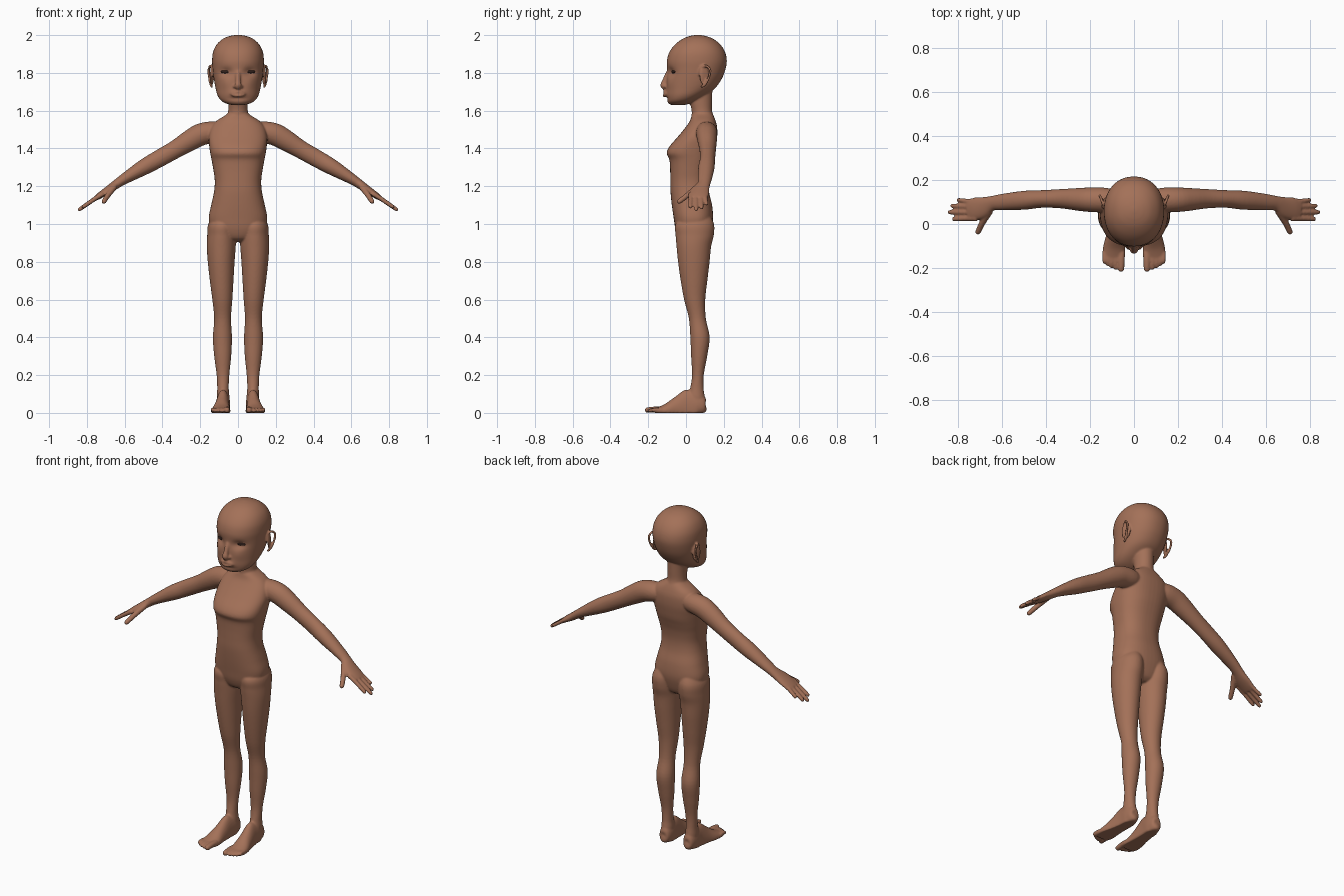
import bpy, bmesh, math
from mathutils import Vector, Matrix

bm = bmesh.new()


def material(name, rgb):
    m = bpy.data.materials.new(name)
    m.diffuse_color = (*rgb, 1)
    return m


skin = material("brown skin", (0.37, 0.165, 0.098))
dark = material("dark eye", (0.03, 0.015, 0.012))


def spline(rows, sub):
    """Catmull-Rom resampling of tuples of numbers."""
    out = []
    for i in range(len(rows) - 1):
        a, b, c, d = (rows[max(i - 1, 0)], rows[i], rows[i + 1], rows[min(i + 2, len(rows) - 1)])
        for k in range(sub):
            t = k / sub
            out.append([0.5 * (2 * q + (r - p) * t + (2 * p - 5 * q + 4 * r - s) * t * t
                               + (3 * q - p - 3 * r + s) * t ** 3) for p, q, r, s in zip(a, b, c, d)])
    return out + [list(rows[-1])]


def skin_rings(rings, n, e):
    """Join superelliptic rings (centre, u, v) into a capped surface."""
    loops = []
    for c, u, v in rings:
        loop = []
        for k in range(n):
            a = 2 * math.pi * k / n
            ca, sa = math.cos(a), math.sin(a)
            loop.append(bm.verts.new(c + u * math.copysign(abs(ca) ** (2 / e), ca)
                                     + v * math.copysign(abs(sa) ** (2 / e), sa)))
        loops.append(loop)
    for p, q in zip(loops, loops[1:]):
        for k in range(n):
            bm.faces.new((p[k], p[(k + 1) % n], q[(k + 1) % n], q[k]))
    bm.faces.new(loops[0][::-1])
    bm.faces.new(loops[-1])
    return [v for loop in loops for v in loop]


def column(rows, n=40, sub=5, e=2.0):
    """Upright part from rows (z, x0, x1, y0, y1)."""
    rings = [(Vector(((x0 + x1) / 2, (y0 + y1) / 2, z)), Vector(((x1 - x0) / 2, 0, 0)),
              Vector((0, (y1 - y0) / 2, 0))) for z, x0, x1, y0, y1 in spline(rows, sub)]
    return skin_rings(rings, n, e)


def tube(rows, side, n=24, sub=4, e=2.0):
    """Bent part from rows (x, y, z, radius along side, other radius)."""
    pts = spline(rows, sub)
    side = Vector(side)
    rings = []
    for i, p in enumerate(pts):
        t = Vector(pts[min(i + 1, len(pts) - 1)][:3]) - Vector(pts[max(i - 1, 0)][:3])
        v = t.cross(side).normalized()
        u = v.cross(t).normalized()
        rings.append((Vector(p[:3]), u * p[3], v * p[4]))
    return skin_rings(rings, n, e)


def digit(points, r, side):
    """Round-ended finger or toe."""
    a, b, c = (Vector(p) for p in points)
    rows = [(*a, r * 1.1, r * 1.1), (*b, r, r), (*b.lerp(c, .8), r * .9, r * .9),
            (*b.lerp(c, .95), r * .65, r * .65), (*c, r * .2, r * .2)]
    tube(rows, side, 14, 3)


def ball(loc, scale, rot=0):
    m = Matrix.Translation(loc) @ Matrix.Rotation(rot, 4, 'Z') @ Matrix.Diagonal((*scale, 1))
    bmesh.ops.create_uvsphere(bm, u_segments=24, v_segments=14, radius=1, matrix=m)


# --- one side, mirrored afterwards ---
# leg
column([(1.06, .03, .12, .00, .12), (1.0, .012, .157, -.055, .148), (.94, .01, .163, -.055, .147),
        (.88, .012, .165, -.05, .133), (.8, .018, .16, -.042, .125), (.7, .024, .149, -.028, .113),
        (.6, .03, .136, -.010, .102), (.5, .037, .126, .015, .105), (.4, .032, .133, .023, .125),
        (.3, .036, .126, .027, .112), (.2, .046, .113, .032, .094), (.13, .049, .110, .022, .093),
        (.08, .045, .112, .01, .1), (.03, .05, .108, .02, .1)])
# foot with flat sole
foot = tube([(.078, .107, .03, .008, .012), (.078, .097, .03, .028, .036), (.078, .06, .04, .037, .075),
             (.08, .01, .03, .036, .093), (.085, -.05, .02, .041, .064), (.090, -.1, .012, .049, .040),
             (.092, -.14, .01, .052, .024), (.092, -.165, .01, .046, .016)], (1, 0, 0), 32)
for v in foot:
    v.co.z = max(v.co.z, 0)
# toes
for x, tip, r in ((.058, -.217, .016), (.083, -.208, .011), (.102, -.2, .0105),
                  (.119, -.19, .010), (.134, -.178, .010)):
    digit([(x, -.13, .016), (x, -.165, .018), (x + .001, tip, r * .85)], r, (1, 0, 0))
# arm and palm
tube([(.06, .10, 1.49, .04, .04), (.12, .108, 1.488, .055, .055), (.19, .11, 1.476, .056, .059),
      (.25, .112, 1.445, .052, .056), (.33, .115, 1.396, .044, .048), (.42, .114, 1.345, .040, .046),
      (.5, .108, 1.300, .043, .042), (.6, .1, 1.240, .037, .029), (.645, .094, 1.210, .034, .024),
      (.69, .076, 1.178, .048, .021), (.73, .068, 1.152, .051, .017), (.755, .066, 1.135, .046, .013)],
     (0, 1, 0), 28)
# fingers and thumb
for y0, y1, tip, r in ((.025, .022, .828, .0118), (.053, .054, .848, .0122),
                       (.080, .083, .835, .0118), (.104, .111, .805, .0108)):
    digit([(.715, y0, 1.160), (.76, y0, 1.132), (tip, y1, 1.134 - (tip - .76) * .72)], r, (0, 1, 0))
digit([(.655, .06, 1.196), (.69, .005, 1.15), (.714, -.045, 1.112)], .0145, (1, 0, .7))
# ear plate and rim
EAR = [(.072, 1.785), (.078, 1.822), (.102, 1.838), (.127, 1.818), (.122, 1.778), (.1, 1.737), (.08, 1.725)]
tube([(.133 + (y - .07) * .38, y, z, .007, .007) for y, z in EAR], (1, 0, 0), 12)
ball((.138, .097, 1.782), (.006, .028, .05), .36)
# eyeball under the lids, nostril
ball((.064, -.042, 1.805), (.032, .028, .021), .3)
ball((.017, -.107, 1.728), (.010, .012, .009))
dup = bmesh.ops.duplicate(bm, geom=bm.verts[:] + bm.edges[:] + bm.faces[:])
for g in dup["geom"]:
    if isinstance(g, bmesh.types.BMVert):
        g.co.x = -g.co.x

# --- centre parts ---
# torso
column([(z, -w, w, f, b) for z, w, f, b in (
    (.905, .05, .0, .09), (.925, .10, -.035, .115), (.97, .14, -.055, .132), (1.03, .155, -.065, .143),
    (1.1, .142, -.075, .138), (1.17, .127, -.082, .122), (1.23, .123, -.083, .118), (1.29, .131, -.084, .126),
    (1.34, .14, -.088, .14), (1.375, .147, -.102, .151), (1.41, .152, -.088, .158), (1.46, .155, -.045, .165),
    (1.51, .143, -.004, .165), (1.545, .115, .02, .157), (1.575, .068, .03, .145), (1.59, .05, .04, .135))],
    48, 5, 2.4)
# neck
column([(1.5, -.07, .07, .02, .15), (1.56, -.06, .06, .028, .148), (1.6, -.052, .052, .03, .138),
        (1.65, -.052, .052, .02, .138), (1.72, -.055, .055, .02, .14)])
# head
head = column([(z, -w, w, f, b) for z, w, f, b in (
    (1.630, .03, -.075, -.01), (1.636, .058, -.09, .015), (1.652, .088, -.099, .05), (1.68, .108, -.103, .10),
    (1.72, .119, -.104, .155), (1.77, .128, -.102, .190), (1.82, .134, -.100, .209), (1.865, .137, -.101, .216),
    (1.91, .132, -.088, .207), (1.95, .113, -.058, .182), (1.98, .080, -.018, .144), (1.995, .044, .02, .105),
    (2.001, .008, .055, .07))], 96, 8, 2.15)


def bump(p, x, z, sx, sz, d):
    return d * math.exp(-((abs(p.x) - x) / sx) ** 2 - ((p.z - z) / sz) ** 2)


for v in head:
    if v.co.y < .03:  # eye sockets, cheeks, mouth and chin
        v.co.y += (bump(v.co, .062, 1.803, .032, .022, .018) + bump(v.co, .065, 1.745, .03, .03, -.004)
                   + bump(v.co, 0, 1.69, .045, .022, -.010) + bump(v.co, 0, 1.665, .04, .008, .008))
# nose
tube([(0, -.085, 1.82, .012, .01), (0, -.100, 1.79, .013, .012), (0, -.113, 1.755, .014, .014),
      (0, -.120, 1.735, .018, .016), (0, -.115, 1.722, .015, .012), (0, -.105, 1.716, .008, .008)], (1, 0, 0))
# lips
for z, r in ((1.698, .007), (1.680, .0085)):
    tube([(x, -.114 + 7 * x * x, z + (1.69 - z) * (x / .042) ** 2, r * k, r * k)
          for x, k in ((-.042, .3), (-.025, .9), (0, 1.1), (.025, .9), (.042, .3))], (0, 0, 1), 12)

# --- fuse all parts into one smooth body ---
bmesh.ops.recalc_face_normals(bm, faces=bm.faces)
mesh = bpy.data.meshes.new("body")
bm.to_mesh(mesh)
bm.free()
mesh.materials.append(skin)
body = bpy.data.objects.new("body", mesh)
bpy.context.collection.objects.link(body)
fuse = body.modifiers.new("fuse", 'REMESH')
fuse.mode = 'VOXEL'
fuse.voxel_size = .005
fuse.use_smooth_shade = True
soft = body.modifiers.new("soften", 'SMOOTH')
soft.factor = .5
soft.iterations = 5

# eyes: dark almond slits
for s, name in ((-1, "eye_left"), (1, "eye_right")):
    bm = bmesh.new()
    ball((s * .066, -.066, 1.806), (.027, .0075, .009), s * .3)
    me = bpy.data.meshes.new(name)
    for f in bm.faces:
        f.smooth = True
    bm.to_mesh(me)
    bm.free()
    me.materials.append(dark)
    bpy.context.collection.objects.link(bpy.data.objects.new(name, me))
